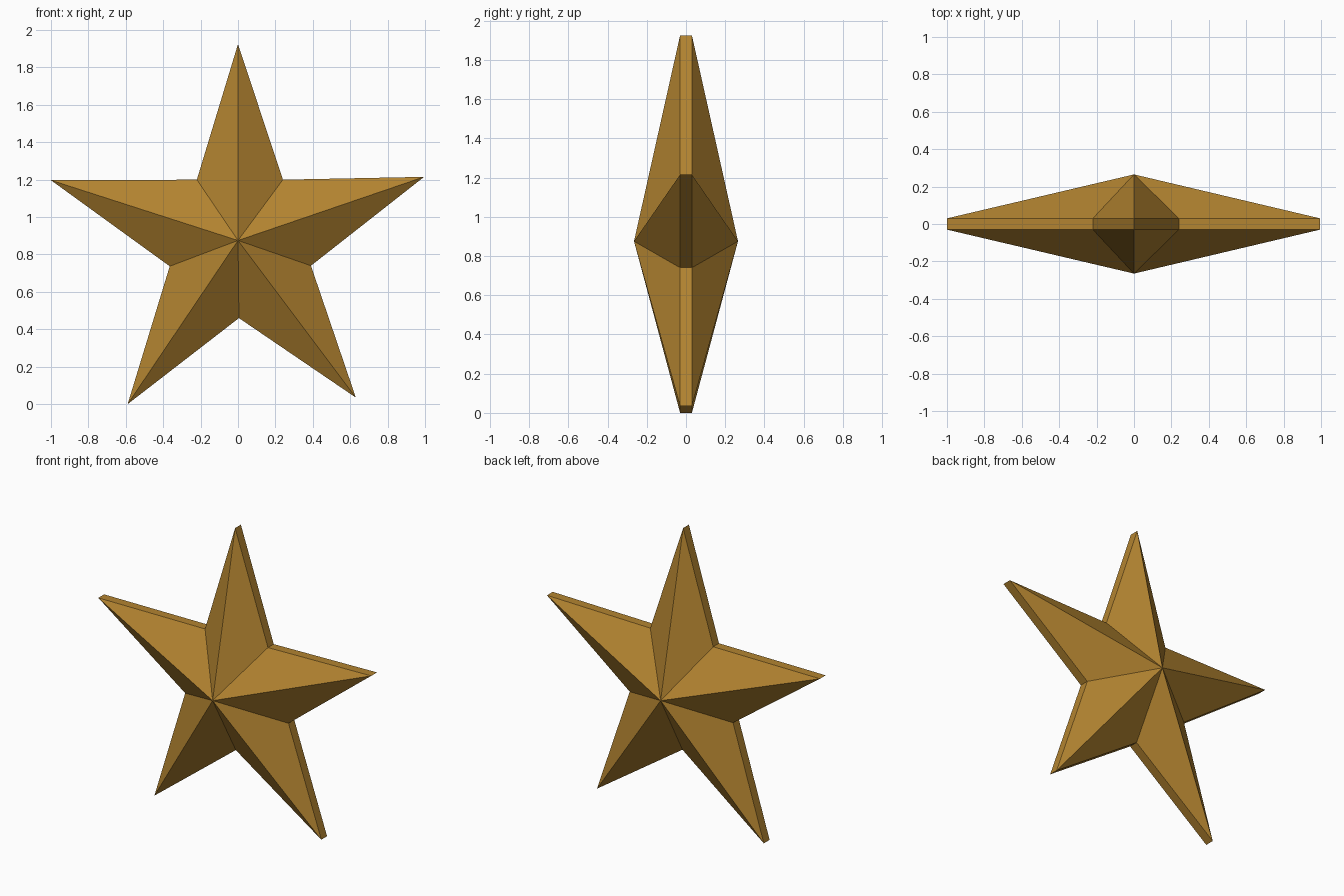
import bpy, bmesh

if "Cube" in bpy.data.objects:
    bpy.data.objects.remove(bpy.data.objects["Cube"])

# Star outline in the xz plane, clockwise from the top point (tip, notch, tip, ...)
outline = [(0, 1.925), (0.24, 1.20), (0.995, 1.215), (0.39, 0.74), (0.63, 0.035),
           (0.005, 0.46), (-0.59, 0.0), (-0.365, 0.737), (-1.0, 1.197), (-0.22, 1.20)]
CENTRE_Z = 0.875
RIM = 0.03     # half thickness of the rim band
PEAK = 0.265   # half depth at the centre

bm = bmesh.new()
front = [bm.verts.new((x, -RIM, z)) for x, z in outline]
back = [bm.verts.new((x, RIM, z)) for x, z in outline]
front_peak = bm.verts.new((0, -PEAK, CENTRE_Z))
back_peak = bm.verts.new((0, PEAK, CENTRE_Z))

# Facets fanning to each peak, and the rim band between them
for i in range(len(outline)):
    j = (i + 1) % len(outline)
    bm.faces.new((front[i], front[j], front_peak))
    bm.faces.new((back[j], back[i], back_peak))
    bm.faces.new((front[j], front[i], back[i], back[j]))
bmesh.ops.recalc_face_normals(bm, faces=bm.faces)

mesh = bpy.data.meshes.new("star")
bm.to_mesh(mesh)
bm.free()
star = bpy.data.objects.new("star", mesh)
bpy.context.collection.objects.link(star)

# Gold paint
gold = bpy.data.materials.new("gold")
gold.diffuse_color = (0.45, 0.23, 0.03, 1)
gold.use_nodes = True
gold.node_tree.nodes["Principled BSDF"].inputs["Base Color"].default_value = gold.diffuse_color
mesh.materials.append(gold)
